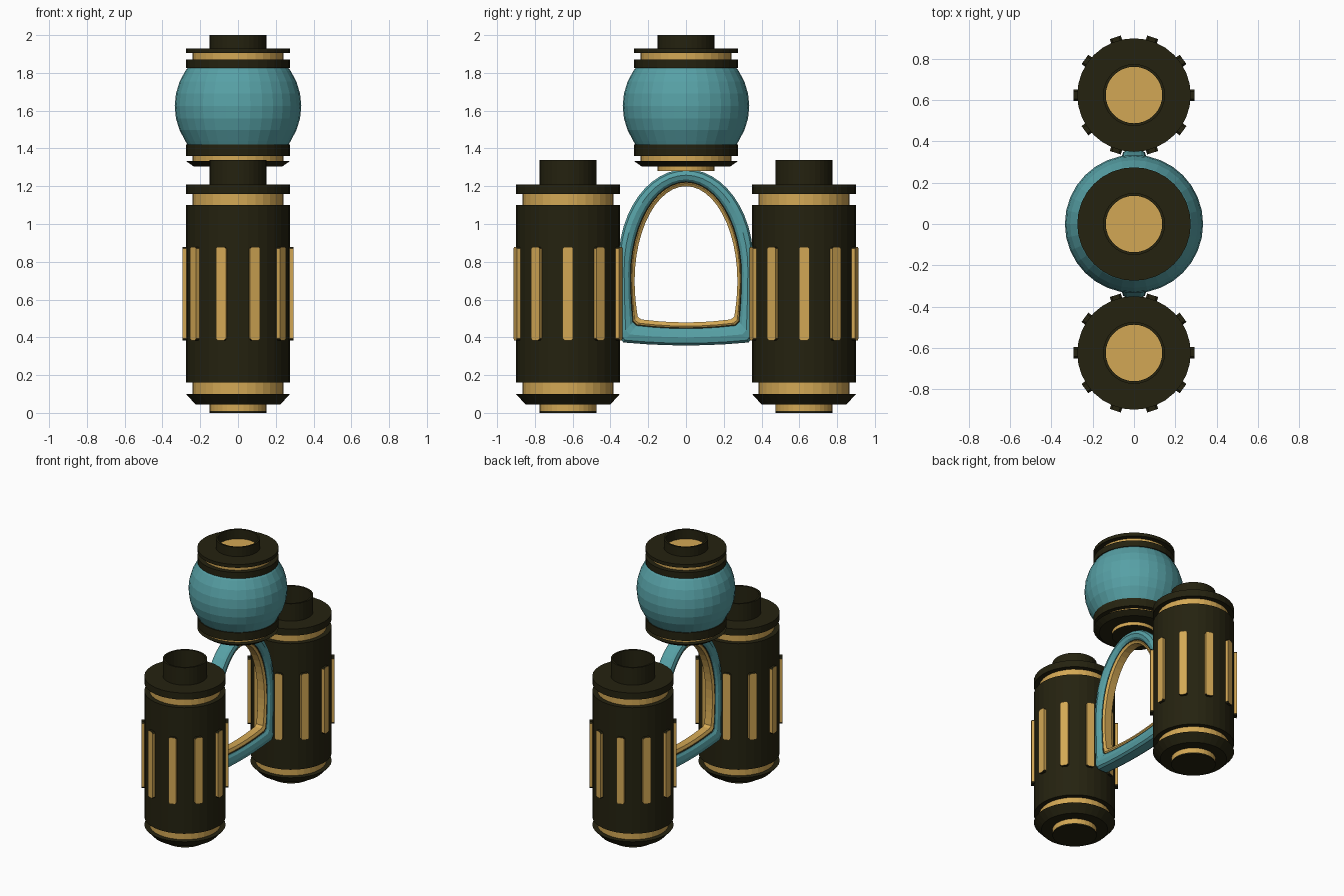
import bpy, bmesh
from math import sin, cos, pi, tau, radians
from mathutils import Matrix, Vector

cube = bpy.data.objects.get("Cube")
if cube:
    bpy.data.objects.remove(cube)


def material(name, rgb):
    m = bpy.data.materials.new(name)
    m.use_nodes = True
    m.diffuse_color = (*rgb, 1)
    node = next(n for n in m.node_tree.nodes if n.type == 'BSDF_PRINCIPLED')
    node.inputs["Base Color"].default_value = (*rgb, 1)
    return m


MATS = [material("dark_olive", (0.018, 0.016, 0.005)),
        material("gold", (0.65, 0.39, 0.09)),
        material("teal", (0.095, 0.355, 0.38))]
DARK, GOLD, TEAL = range(3)
SIDES = 32
CAN_Y = 0.625


def finish(name, bm, location=(0, 0, 0)):
    bmesh.ops.recalc_face_normals(bm, faces=bm.faces)
    mesh = bpy.data.meshes.new(name)
    bm.to_mesh(mesh)
    bm.free()
    for m in MATS:
        mesh.materials.append(m)
    obj = bpy.data.objects.new(name, mesh)
    obj.location = location
    bpy.context.collection.objects.link(obj)
    return obj


def lathe(name, profile, location=(0, 0, 0)):
    """Spin (radius, z, colour) points; each colour covers the band ending there."""
    bm = bmesh.new()
    rings = [[bm.verts.new((r * cos(tau * i / SIDES), r * sin(tau * i / SIDES), z))
              for i in range(SIDES)] for r, z, _ in profile]
    for a, b, point in zip(rings, rings[1:], profile[1:]):
        for i in range(SIDES):
            j = (i + 1) % SIDES
            bm.faces.new((a[i], a[j], b[j], b[i])).material_index = point[2]
    bm.faces.new(rings[0]).material_index = profile[0][2]
    bm.faces.new(rings[-1]).material_index = profile[-1][2]
    return finish(name, bm, location)


# Stepped canister with a hollow neck
WIDE, BAND, NECK, BORE = 0.275, 0.24, 0.15, 0.137
can_profile = [
    (NECK, 0, DARK), (NECK, 0.01, DARK), (NECK, 0.045, GOLD),
    (0.225, 0.045, DARK), (WIDE, 0.1, DARK), (BAND, 0.1, DARK),
    (BAND, 0.16, GOLD), (WIDE, 0.16, DARK), (WIDE, 1.1, DARK),
    (BAND, 1.1, DARK), (BAND, 1.16, GOLD), (WIDE, 1.16, DARK),
    (WIDE, 1.21, DARK), (NECK, 1.21, DARK), (NECK, 1.34, DARK),
    (BORE, 1.34, DARK), (BORE, 1.2, DARK), (0.02, 1.2, GOLD)]


# Ten raised ribs with gold sides and dark ends
def ribs(name, location):
    bm = bmesh.new()
    for k in range(10):
        made = bmesh.ops.create_cube(bm, size=1)["verts"]
        bmesh.ops.scale(bm, verts=made, vec=(0.04, 0.056, 0.495))
        bmesh.ops.translate(bm, verts=made, vec=(0.274, 0, 0.632))
        uprights = [e for e in {e for v in made for e in v.link_edges}
                    if abs((e.verts[0].co - e.verts[1].co).x) > 0.01]
        out = bmesh.ops.bevel(bm, geom=uprights, offset=0.01, segments=1,
                              affect='EDGES')
        verts = {v for v in made if v.is_valid} | set(out["verts"])
        bmesh.ops.rotate(bm, verts=list(verts), cent=(0, 0, 0),
                         matrix=Matrix.Rotation(tau * k / 10, 3, 'Z'))
    bm.normal_update()
    for f in bm.faces:
        f.material_index = DARK if abs(f.normal.z) > 0.5 else GOLD
    return finish(name, bm, location)


for side, y in (("front", -CAN_Y), ("back", CAN_Y)):
    lathe(side + "_canister", can_profile, (0, y, 0))
    ribs(side + "_canister_ribs", (0, y, 0))

# Upper globe with collars and a hollow neck
globe = [(0.335 * cos(radians(a)), 1.625 + 0.335 * sin(radians(a)), TEAL)
         for a in (-33.75, -22.5, -11.25, 0, 11.25, 22.5, 33.75)]
lathe("globe", [
    (NECK, 1.28, DARK), (NECK, 1.305, GOLD), (0.235, 1.305, DARK),
    (WIDE, 1.333, DARK), (BAND, 1.333, DARK), (BAND, 1.36, GOLD),
    (WIDE, 1.36, DARK), (WIDE, 1.42, DARK), (0.268, 1.42, DARK), *globe,
    (0.268, 1.825, TEAL), (WIDE, 1.825, DARK), (WIDE, 1.87, DARK),
    (BAND, 1.87, DARK), (BAND, 1.905, GOLD), (WIDE, 1.905, DARK),
    (WIDE, 1.93, DARK), (NECK, 1.93, DARK), (NECK, 2, DARK),
    (BORE, 2, DARK), (BORE, 1.93, DARK), (0.02, 1.93, GOLD)])


# Arched frame: outline in the y-z plane, inset 0 is outermost, 1 is innermost
def arch_outline(inset):
    half, spring = 0.357 - 0.085 * inset, 0.8 - 0.1 * inset
    top, foot = 1.29 - 0.09 * inset, 0.375 + 0.122 * inset
    base = 0.353 - 0.1 * inset
    pts = [(half * cos(pi * i / 24), spring + (top - spring) * sin(pi * i / 24))
           for i in range(25)]
    leg = [(half - (half - base) * t * t, spring - (spring - foot) * t)
           for t in (0.25, 0.5, 0.75, 0.94)]
    floor = [(base * s, foot - 0.018 * (1 - s * s))
             for s in (-0.94, -0.6, -0.3, 0, 0.3, 0.6, 0.94)]
    return pts + [(-y, z) for y, z in leg] + floor + leg[::-1]


def arch_band(name, section, colour):
    """Sweep a half section of (inset, x) points, mirrored across x."""
    bm = bmesh.new()
    loop = section + [(d, -x) for d, x in reversed(section)]
    rings = [[bm.verts.new((x, y, z)) for y, z in arch_outline(d)] for d, x in loop]
    for a, b in zip(rings, rings[1:] + rings[:1]):
        for i in range(len(a)):
            j = (i + 1) % len(a)
            bm.faces.new((a[i], a[j], b[j], b[i])).material_index = colour
    return finish(name, bm)


arch_band("arch_frame", [(0, 0.035), (0.1, 0.052), (0.35, 0.06),
                         (0.6, 0.052), (0.73, 0.038)], TEAL)
arch_band("arch_seam", [(0.6, 0.034), (0.84, 0.034)], DARK)
arch_band("arch_inner_trim", [(0.7, 0.028), (0.84, 0.038), (1, 0.028)], GOLD)
